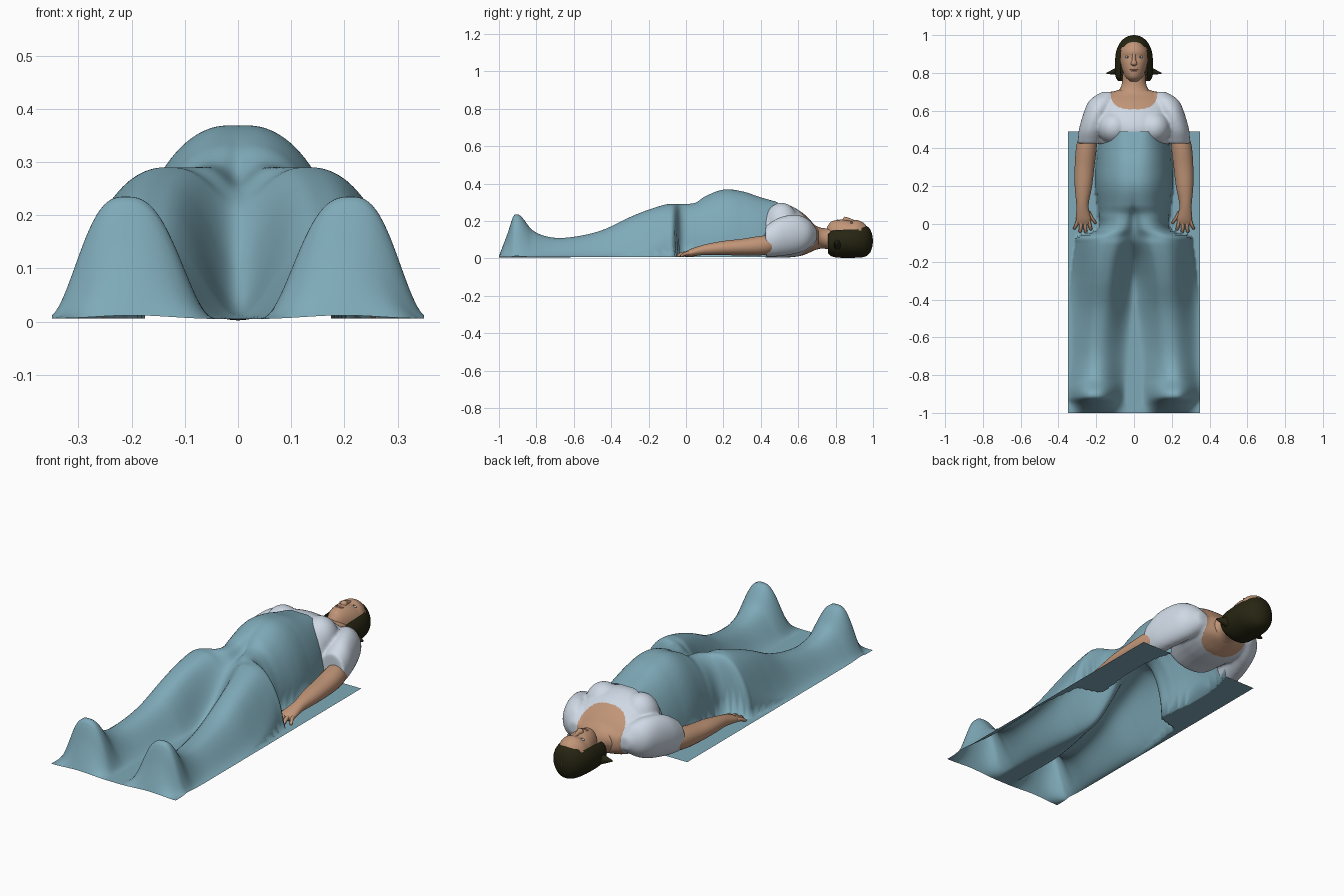
import bpy, math
from mathutils import Vector

cube = bpy.data.objects.get("Cube")
if cube:
    bpy.data.objects.remove(cube)


def material(name, rgb):
    m = bpy.data.materials.new(name)
    m.use_nodes = True
    m.diffuse_color = (*rgb, 1)
    bsdf = m.node_tree.nodes["Principled BSDF"]
    bsdf.inputs["Base Color"].default_value = (*rgb, 1)
    bsdf.inputs["Roughness"].default_value = 0.8
    return m


BLUE = material("blanket blue", (.21, .40, .48))
WHITE = material("shirt white", (.62, .69, .78))
SKIN = material("skin", (.53, .30, .185))
HAIR = material("dark hair", (.02, .018, .006))
LIPS = material("lips", (.43, .19, .13))
EYE = material("eye white", (.50, .51, .52))
IRIS = material("iris", (.14, .19, .24))


def sample(rows, y):
    """Smoothly interpolate keyed rows by their first value."""
    rows = sorted(rows)
    k = 0
    while k < len(rows) - 2 and y > rows[k + 1][0]:
        k += 1
    a, b = rows[k], rows[k + 1]
    p, q = rows[max(k - 1, 0)], rows[min(k + 2, len(rows) - 1)]
    h = b[0] - a[0]
    t = min(max((y - a[0]) / h, 0), 1)
    out = []
    for i in range(1, len(a)):
        ma = (b[i] - p[i]) / (b[0] - p[0]) * h
        mb = (q[i] - a[i]) / (q[0] - a[0]) * h
        v = ((2*t**3 - 3*t*t + 1) * a[i] + (t**3 - 2*t*t + t) * ma
             + (3*t*t - 2*t**3) * b[i] + (t**3 - t*t) * mb)
        lo, hi = min(a[i], b[i]), max(a[i], b[i])
        out.append(min(max(v, lo - .005), hi + .005) if lo != hi else lo)
    return out


def make(name, verts, faces, mat):
    me = bpy.data.meshes.new(name)
    me.from_pydata(verts, [], faces)
    me.materials.append(mat)
    me.shade_smooth()
    ob = bpy.data.objects.new(name, me)
    bpy.context.collection.objects.link(ob)
    return ob


def loft(name, rings, mat, side=1, steps=24, n=28, drop=None):
    """Tube along y through rings of (y, x, z, half width, half height)."""
    y0, y1 = min(r[0] for r in rings), max(r[0] for r in rings)
    verts, faces = [], []
    for j in range(steps + 1):
        y = y0 + (y1 - y0) * (.5 - .5 * math.cos(math.pi * j / steps))
        x, z, rx, rz = sample(rings, y)
        rx, rz = max(rx, .001), max(rz, .001)
        for i in range(n):
            a = 2 * math.pi * i / n
            verts.append((side * x + rx * math.cos(a), y, z + rz * math.sin(a)))
    for j in range(steps):
        for i in range(n):
            k = (i + 1) % n
            f = (j*n + i, (j+1)*n + i, (j+1)*n + k, j*n + k)
            c = sum((Vector(verts[v]) for v in f), Vector()) / 4
            if not (drop and drop(c)):
                faces.append(f)
    if not drop:
        faces += [tuple(range(n)), tuple(reversed(range(steps*n, steps*n + n)))]
    return make(name, verts, faces, mat)


def ball(name, loc, scale, mat):
    bpy.ops.mesh.primitive_uv_sphere_add(segments=24, ring_count=14, radius=1,
                                         location=loc)
    ob = bpy.context.object
    ob.name, ob.scale = name, scale
    ob.data.materials.append(mat)
    bpy.ops.object.shade_smooth()
    return ob


# Draped blanket: y, ridge x, ridge height, centre height, fall width, roundness
DRAPE = [
    (-1, .2, .012, .005, .15, 0), (-.955, .205, .13, .005, .145, 0),
    (-.92, .212, .23, .005, .145, .04), (-.885, .212, .227, .005, .145, .04),
    (-.82, .208, .15, .005, .148, 0), (-.72, .2, .112, .005, .15, 0),
    (-.6, .19, .115, .006, .16, 0), (-.45, .175, .15, .01, .17, .05),
    (-.3, .16, .22, .03, .175, .25), (-.2, .15, .26, .1, .175, .5),
    (-.1, .135, .29, .21, .175, .85), (-.065, .13, .29, .235, .17, .9),
    (-.03, .08, .29, .25, .12, 1), (.05, .05, .297, .275, .14, 1),
    (.1, .03, .33, .325, .165, 1), (.2, .02, .367, .367, .188, 1),
    (.3, .02, .358, .358, .186, 1), (.4, .03, .326, .326, .165, 1),
    (.49, .04, .3, .3, .13, 1)]


def drape(x, y):
    px, h, c, w, s = sample(DRAPE, y)
    x = abs(x)
    inside = x < px
    t = (px - x) / min(px, .17) if inside else (x - px) / w
    t = min(t, 1)
    bell = .5 + .5 * math.cos(math.pi * t ** (.9 + 2 * h))
    if inside:
        return c + (h - c) * bell
    return .006 + (h - .006) * (s * math.sqrt(1 - t * t) + (1 - s) * bell)


NX, NY = 100, 160
points = []
for j in range(NY + 1):
    for i in range(NX + 1):
        x, y = -.35 + .7 * i / NX, -1 + 1.49 * j / NY
        points.append((x, y, drape(x, y)))
quads = [(a, a + 1, a + NX + 2, a + NX + 1)
         for j in range(NY) for a in range(j*(NX + 1), j*(NX + 1) + NX)]
make("blanket", points, quads, BLUE)

# Shirt: torso, bust and sleeves fused into one soft surface
shirt = loft("shirt", [
    (.42, 0, .14, .17, .138), (.5, 0, .15, .19, .146), (.56, 0, .143, .2, .138),
    (.62, 0, .13, .2, .116), (.66, 0, .12, .18, .09), (.69, 0, .11, .14, .066),
    (.71, 0, .11, .085, .055)], WHITE)
pieces = [shirt]
for side in (1, -1):
    pieces.append(ball("bust", (side*.105, .51, .19), (.088, .09, .108), WHITE))
    pieces.append(loft("sleeve", [
        (.7, .14, .125, .03, .03), (.66, .165, .13, .066, .075),
        (.6, .193, .13, .07, .103), (.5, .222, .115, .07, .104),
        (.425, .232, .09, .066, .084)], WHITE, side))
bpy.ops.object.select_all(action="DESELECT")
for ob in pieces:
    ob.select_set(True)
bpy.context.view_layer.objects.active = shirt
bpy.ops.object.join()
fuse = shirt.modifiers.new("fuse", "REMESH")
fuse.mode, fuse.voxel_size, fuse.use_smooth_shade = "VOXEL", .006, True
soften = shirt.modifiers.new("soften", "SMOOTH")
soften.factor, soften.iterations = .5, 24
for name in ("fuse", "soften"):
    bpy.ops.object.modifier_apply(modifier=name)

# Scooped neckline shows skin
shirt.data.materials.append(SKIN)
for f in shirt.data.polygons:
    c = f.center
    f.material_index = int(abs(c.x / .125) ** 3 + abs((c.y - .72) / .112) ** 3 < 1)

loft("neck", [(.66, 0, .11, .12, .075), (.69, 0, .11, .098, .066),
              (.72, 0, .108, .072, .056), (.76, 0, .105, .062, .055),
              (.83, 0, .11, .058, .06)], SKIN)

for side, word in ((1, "left"), (-1, "right")):
    loft(word + "_arm", [
        (.5, .235, .08, .04, .04), (.42, .25, .07, .054, .052), (.3, .262, .06, .052, .044),
        (.2, .268, .055, .046, .038), (.1, .273, .046, .032, .028),
        (.06, .271, .038, .035, .024), (.02, .267, .028, .04, .02),
        (-.005, .267, .022, .034, .012)], SKIN, side)
    # Fingers and thumb: base x, base y, tip x, tip y
    for k, (bx, by, tx, ty) in enumerate((
            (.24, .02, .228, -.035), (.259, .01, .256, -.05), (.278, .01, .285, -.048),
            (.296, .02, .315, -.03), (.245, .07, .205, .0))):
        loft(f"{word}_finger_{k + 1}", [
            (by, bx, .028, .011, .011), ((by + ty) / 2, (bx + tx) / 2, .024, .0095, .01),
            (ty + .006, tx, .014, .008, .008), (ty, tx, .012, .002, .002)],
            SKIN, side, steps=10, n=12)

# Head
loft("face", [
    (.755, 0, .15, .02, .02), (.775, 0, .138, .042, .057), (.81, 0, .125, .06, .08),
    (.85, 0, .12, .071, .086), (.885, 0, .12, .076, .08), (.91, 0, .12, .075, .085),
    (.94, 0, .115, .064, .08), (.965, 0, .11, .045, .062), (.98, 0, .1, .01, .02)],
    SKIN, steps=36, n=40)
loft("nose", [(.836, 0, .2, .008, .006), (.847, 0, .206, .017, .017),
              (.868, 0, .2, .011, .017), (.905, 0, .197, .008, .006)],
     SKIN, steps=14, n=16)
ball("upper_lip", (0, .818, .202), (.022, .005, .006), LIPS)
ball("lower_lip", (0, .81, .2), (.018, .005, .007), LIPS)

# Bobbed hair, open over the face and throat
loft("hair", [
    (.758, 0, .09, .085, .062), (.775, 0, .09, .096, .078), (.81, 0, .09, .1, .086),
    (.9, 0, .092, .097, .089), (.95, 0, .093, .08, .086), (.98, 0, .093, .055, .068),
    (.995, 0, .093, .028, .036), (1, 0, .093, .003, .003)], HAIR, steps=44, n=64,
    drop=lambda c: c.z > .1 and abs(c.x) < .068 and c.y < .94)

for side, word in ((1, "left"), (-1, "right")):
    ball(word + "_eye", (side*.034, .884, .189), (.015, .006, .006), EYE)
    ball(word + "_iris", (side*.034, .884, .1925), (.005, .005, .004), IRIS)
    bpy.ops.mesh.primitive_cone_add(
        vertices=16, radius1=.035, radius2=.004, depth=.075,
        location=(side*.108, .805, .075), rotation=(0, side*math.pi/2, -side*.2))
    flip = bpy.context.object
    flip.name = word + "_hair_flip"
    flip.scale = (1, .75, 1)
    flip.data.materials.append(HAIR)
    bpy.ops.object.shade_smooth_by_angle()
